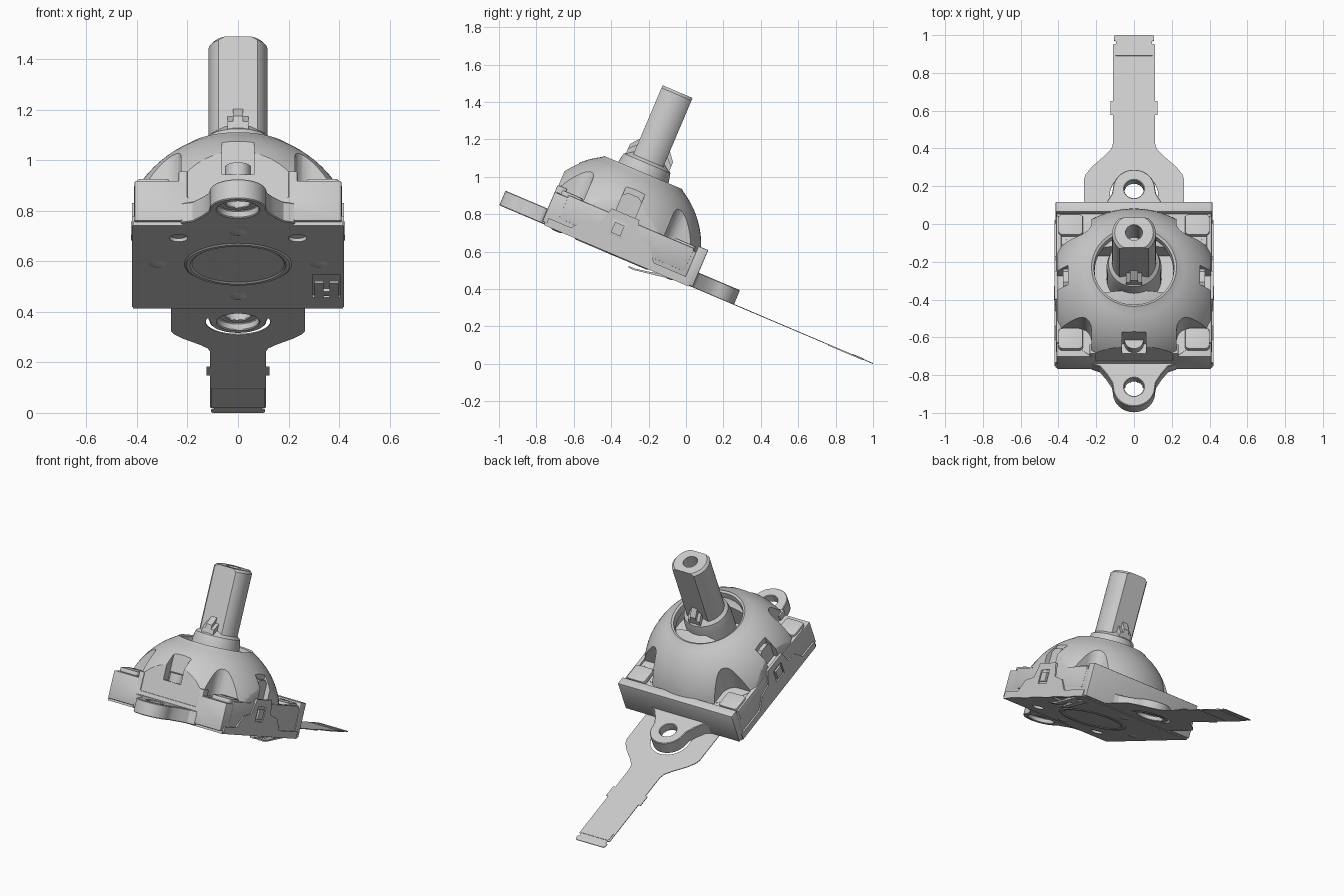
import bpy, bmesh
from math import sin, cos, pi, radians, sqrt

if "Cube" in bpy.data.objects:
    bpy.data.objects.remove(bpy.data.objects["Cube"])

CV, CW, R = -0.61, 0.43, 0.475      # dome centre and radius, in the untilted frame
TILT = radians(-23)
col = bpy.context.collection


def finish(name, bm):
    bmesh.ops.recalc_face_normals(bm, faces=bm.faces)
    me = bpy.data.meshes.new(name)
    bm.to_mesh(me)
    bm.free()
    ob = bpy.data.objects.new(name, me)
    col.objects.link(ob)
    return ob


def prism(name, pts, a, b, axis='z'):
    """Extrude an outline from a to b: (x, y) along z, or (y, z) along x."""
    bm = bmesh.new()
    put = (lambda p, h: (p[0], p[1], h)) if axis == 'z' else (lambda p, h: (h, p[0], p[1]))
    lo = [bm.verts.new(put(p, a)) for p in pts]
    hi = [bm.verts.new(put(p, b)) for p in pts]
    bm.faces.new(lo[::-1])
    bm.faces.new(hi)
    n = len(pts)
    for i in range(n):
        bm.faces.new((lo[i], lo[(i + 1) % n], hi[(i + 1) % n], hi[i]))
    return finish(name, bm)


def box(name, x0, x1, y0, y1, z0, z1):
    return prism(name, [(x0, y0), (x1, y0), (x1, y1), (x0, y1)], z0, z1)


def arc(cx, cy, r, a0, a1, n):
    return [(cx + r * cos(radians(a0 + (a1 - a0) * i / n)),
             cy + r * sin(radians(a0 + (a1 - a0) * i / n))) for i in range(n + 1)]


def rounded(cx, cy, hx, hy, r):
    return [p for sx, sy, a in ((1, 1, 0), (-1, 1, 90), (-1, -1, 180), (1, -1, 270))
            for p in arc(cx + sx * (hx - r), cy + sy * (hy - r), r, a, a + 90, 5)]


def lathe(name, prof, x=0, y=CV, n=48):
    """Revolve an (r, z) profile; a profile not starting at r=0 is closed as a ring."""
    bm = bmesh.new()
    rings = [[bm.verts.new((x, y, z))] if r == 0 else
             [bm.verts.new((x + r * cos(2 * pi * i / n), y + r * sin(2 * pi * i / n), z)) for i in range(n)]
             for r, z in prof]
    pairs = list(zip(rings, rings[1:]))
    if prof[0][0] > 0:
        pairs.append((rings[-1], rings[0]))
    for p, q in pairs:
        for i in range(n):
            j = (i + 1) % n
            vs = ([p[i], p[j]] if len(p) > 1 else [p[0]]) + ([q[j], q[i]] if len(q) > 1 else [q[0]])
            if len(vs) > 2:
                bm.faces.new(vs)
    return finish(name, bm)


def cyl(name, x, y, r, z0, z1, n=32):
    return lathe(name, [(0, z0), (r, z0), (r, z1), (0, z1)], x, y, n)


def boolean(ob, cutters, op='DIFFERENCE'):
    for c in cutters:
        m = ob.modifiers.new('cut', 'BOOLEAN')
        m.operation, m.object, m.solver = op, c, 'EXACT'
    bake(ob)
    for c in cutters:
        bpy.data.objects.remove(c)


def bake(ob):
    me = bpy.data.meshes.new_from_object(ob.evaluated_get(bpy.context.evaluated_depsgraph_get()))
    ob.modifiers.clear()
    ob.data = me


def bevel(ob, w, seg=2):
    m = ob.modifiers.new('bevel', 'BEVEL')
    m.width, m.segments, m.limit_method, m.angle_limit = w, seg, 'ANGLE', radians(40)
    bake(ob)


# housing base, with a raised wall at the back and low front centre
base = box('base', -.41, .41, -1.005, -.135, .40, .572)
boolean(base, [box('c', -.2, .2, -1.1, -.975, .50, .7)])
bevel(base, .006)
bevel(box('back_wall', -.415, .415, -.185, -.128, .392, .606), .006)
for s in (-1, 1):
    bevel(box('side_wall', s * .385, s * .412, -.93, -.2, .45, .585), .005)
    bevel(box('front_post', s * .2, s * .235, -1.005, -.95, .5, .612), .004)

# dome shell with a round opening and inner bowl
sph = lambda r, rad: CW + sqrt(rad * rad - r * r)
prof = [(0, .42), (R, .42)]
prof += [(R * cos(a), CW + R * sin(a)) for a in [i * radians(60) / 16 for i in range(17)]]
prof += [(.225, .852), (.212, .845), (.208, .80), (.27, .74), (.30, .62), (0, .62)]
dome = lathe('dome', prof, n=96)
boolean(dome, [box('c', -.407, .407, -1.0, -.15, .41, 1.2)], 'INTERSECT')
cuts = []
for sx in (-1, 1):
    for sy in (-1, 1):
        cuts.append(prism('c', rounded(sx * .425, CV + sy * .435, .2, .2, .07), .574, 1))
    cuts.append(box('c', sx * .35, sx * .5, CV - .055, CV + .055, .60, .76))
cuts.append(box('c', -.063, .063, -1.1, -.945, .60, .80))
boolean(dome, cuts)
cyl('front_latch', 0, -.945, .05, .56, .655)

# corner pads on the deck
for sx in (-1, 1):
    for y in (-.91, -.255):
        pad = prism('corner_pad', rounded(sx * .335, y, .066, .06, .022), .56, .598)
        bevel(pad, .008)

# mounting ears with countersunk holes
for name, s, root, tip in (('front_ear', -1, -1.005, -1.138), ('back_ear', 1, -.135, 0.0)):
    d = tip - root
    side = [(.225, root - s * .03), (.225, root), (.18, root + d * .12), (.145, root + d * .45), (.117, root + d * .8)]
    tip_arc = arc(0, tip, .112, 0, s * 180, 20)
    ear = prism(name, side + tip_arc + [(-x, y) for x, y in side[::-1]], .39, .475)
    boolean(ear, [cyl('c', 0, tip, .052, .3, .6), lathe('c', [(0, .37), (.085, .37), (.08, .42), (0, .42)], 0, tip)])
    bevel(ear, .004, 1)

# metal bottom plate with ring emboss, dimples and holes
plate = box('bottom_plate', -.415, .415, -.99, -.15, .386, .402)
boolean(plate, [cyl('c', s * .235, -.86, .036, .3, .5) for s in (-1, 1)] +
        [box('c', .295, .405, -.49, -.26, .3, .396)])
lathe('plate_ring', [(.215, .388), (.205, .381), (.19, .381), (.18, .388)], y=-.597)
lathe('plate_centre', [(0, .383), (.18, .387), (.18, .39), (0, .39)], y=-.597)
for x, y in ((.32, -.597), (-.32, -.597), (0, -.915), (0, -.27)):
    lathe('plate_dimple', [(0, .38), (.02, .381), (.038, .387), (0, .39)], x, y, 24)

# sprung contact tongues hanging below the plate
for x in (.32, .38):
    prism('spring_tongue', [(-.26, .396), (-.26, .384), (-.45, .353), (-.485, .353), (-.485, .362), (-.45, .362)],
          x - .018, x + .018, 'x')
prism('spring_bridge', [(-.29, .392), (-.29, .38), (-.36, .369), (-.36, .381)], .3, .4, 'x')

# metal side clips with square windows and latches
for s in (-1, 1):
    out = [(-.98, .387), (-.16, .387), (-.16, .43), (-.37, .43), (-.42, .50), (-.50, .52), (-.53, .61),
           (-.69, .61), (-.72, .52), (-.80, .50), (-.85, .43), (-.98, .43)]
    clip = prism('side_clip', out, s * .404, s * .42, 'x')
    boolean(clip, [box('c', s * .3, s * .5, -.66, -.575, .475, .565)])
    box('side_latch', s * .40, s * .424, -.645, -.59, .49, .55)
    prism('side_hook', [(-.665, .60), (-.555, .60), (-.555, .70), (-.58, .72), (-.64, .72), (-.665, .70)],
          s * .335, s * .375, 'x')

# inner gimbal: slotted cap and hub around the stick
cap = lathe('gimbal_cap', [(0, .63)] + [(.265, .63), (.25, .74)] +
            [(r, sph(r, .435)) for r in (.205, .17, .13, .09, .05)] + [(0, .865)], n=64)
boolean(cap, [box('c', -.4, .4, CV - .13, CV + .13, .70, 1)])
hub = lathe('gimbal_hub', [(0, .65), (.145, .65), (.145, .86), (.135, .905), (.10, .935), (0, .945)])

# stick: round bar with two flats, chamfered top and a bore
stick = lathe('stick', [(0, .66), (.116, .66), (.116, 1.307), (.102, 1.322), (0, 1.322)], n=64)
boolean(stick, [box('c', -.2, .2, CV - .087, CV + .087, .5, 1.5)], 'INTERSECT')
boolean(stick, [cyl('c', 0, CV, .045, 1.15, 1.5)])

# pointed ribs at the foot of the stick
for s in (-1, 1):
    y0, y1 = CV + s * .08, CV + s * .125
    prism('stick_rib', [(y0, .85), (y1, .85), (y1, .965), (y0, 1.02)], -.02, .02, 'x')
    prism('stick_rib_base', [(y0, .85), (y1, .85), (y1, .94), (y0, .985)], -.042, .042, 'x')

# ribbon cable with end stiffener
half = [(.265, -.3), (.265, .09), (.255, .12), (.22, .165), (.155, .225), (.12, .265), (.11, .30),
        (.11, .46), (.125, .46), (.125, .54), (.11, .54), (.11, .865), (.095, .868), (.095, .885),
        (.107, .888), (.107, .91), (.098, .92)]
ribbon = prism('ribbon', half + [(-x, y) for x, y in half[::-1]], .39, .3945)
boolean(ribbon, [cyl('c', 0, 0, .128, .3, .5)])
box('ribbon_stiffener', -.107, .107, .66, .862, .387, .391)
box('ribbon_contacts', -.098, .098, .80, .862, .394, .397)

# smooth the curved parts and tilt everything
bpy.ops.object.select_all(action='DESELECT')
for ob in list(col.objects):
    ob.rotation_euler.x = TILT
    ob.select_set(True)
    bpy.context.view_layer.objects.active = ob
bpy.ops.object.shade_smooth_by_angle(angle=radians(30))
